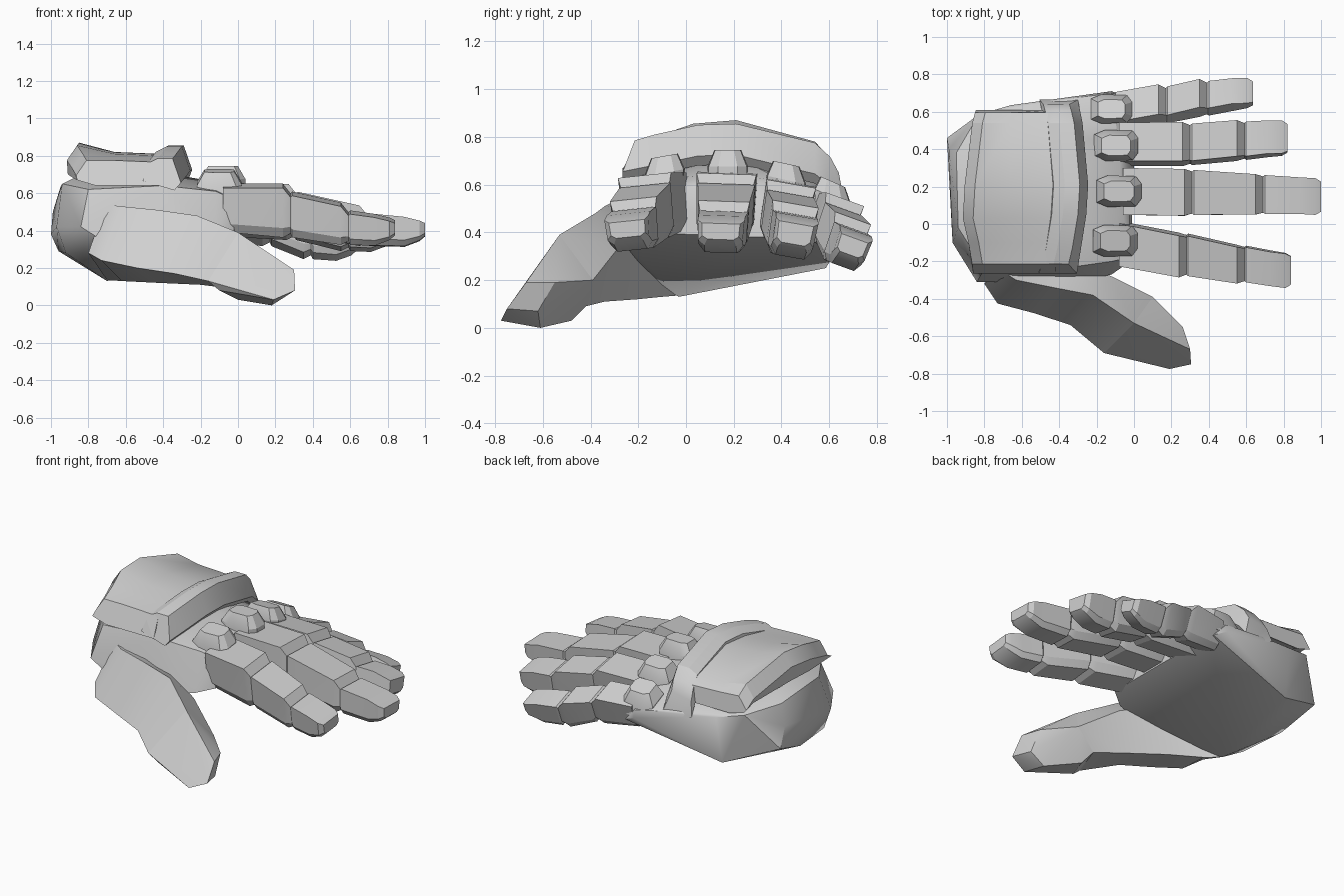
import bpy, bmesh, math

grey = bpy.data.materials.new("light_grey")
grey.diffuse_color = (0.63, 0.63, 0.63, 1)


def finish(bm, name, angle):
    bmesh.ops.recalc_face_normals(bm, faces=bm.faces)
    me = bpy.data.meshes.new(name)
    bm.to_mesh(me)
    bm.free()
    me.materials.append(grey)
    ob = bpy.data.objects.new(name, me)
    bpy.context.collection.objects.link(ob)
    bpy.ops.object.select_all(action='DESELECT')
    ob.select_set(True)
    bpy.context.view_layer.objects.active = ob
    bpy.ops.object.shade_smooth_by_angle(angle=math.radians(angle))
    return ob


def hull(name, pts, angle=25):
    """Faceted solid wrapped around a few corner points."""
    bm = bmesh.new()
    vs = [bm.verts.new(p) for p in pts]
    r = bmesh.ops.convex_hull(bm, input=vs)
    junk = {v for v in r["geom_interior"] + r["geom_unused"]
            if isinstance(v, bmesh.types.BMVert)}
    bmesh.ops.delete(bm, geom=list(junk), context='VERTS')
    bmesh.ops.dissolve_limit(bm, angle_limit=math.radians(3),
                             verts=bm.verts, edges=bm.edges)
    return finish(bm, name, angle)


def loft(name, rings, angle=25):
    """Skin a row of equal rings and cap both ends."""
    bm = bmesh.new()
    rows = [[bm.verts.new(p) for p in r] for r in rings]
    n = len(rows[0])
    for a, b in zip(rows, rows[1:]):
        for i in range(n):
            j = (i + 1) % n
            bm.faces.new((a[i], a[j], b[j], b[i]))
    bm.faces.new(rows[0])
    bm.faces.new(rows[-1])
    return finish(bm, name, angle)


# Palm and wrist
hull("palm", [
    (-1, .46, .38), (-.99, .40, .50), (-.97, -.10, .42), (-.95, .38, .63),
    (-.94, -.02, .65), (-.96, .20, .29), (-.92, -.10, .28),
    (-.83, .585, .60), (-.84, -.31, .42), (-.80, -.24, .62),
    (-.70, -.03, .13), (-.67, .585, .25), (-.66, .635, .56), (-.62, -.30, .28),
    (-.12, .71, .44), (-.04, .68, .40), (-.12, .70, .49), (-.45, .655, .545),
    (0, .30, .38), (-.02, -.20, .40), (-.12, -.27, .37), (-.30, -.31, .34),
    (-.12, -.20, .61), (-.40, -.24, .64), (-.07, .16, .65), (-.08, .42, .61),
    (-.45, .20, .72), (-.80, .20, .72), (-.02, .16, .60), (-.03, -.18, .57)], 38)

# Back-of-hand plate: y top, y low, back edge x, top z at back and front, low z
plate = [(-.215, -.265, -.86, .775, .765, .65), (-.10, -.10, -.88, .81, .78, .66),
         (.03, .03, -.91, .855, .80, .68), (.21, .21, -.90, .87, .81, .68),
         (.54, .54, -.86, .78, .74, .65), (.595, .61, -.845, .72, .70, .61)]
loft("hand_plate", [[(xb, yl, zl + .02), (xb - .005, y, zb - .08),
                     (xb + .05, y, zb), (-.66, y, zf + .01), (-.42, y, zf),
                     (-.42, yl, zl - .01), (xb + .1, yl, zl - .01)]
                    for y, yl, xb, zb, zf, zl in plate])

# Raised crossbar: y top, y low, shift in x, top z
bar = [(-.215, -.265, -.06, .785), (-.13, -.14, -.04, .81), (.05, .05, -.01, .85),
       (.21, .21, 0, .855), (.54, .54, -.03, .775), (.605, .615, -.045, .715),
       (.64, .665, -.055, .65)]
loft("crossbar", [[(-.45 + s, yl, z - .12), (-.43 + s, y, z - .03),
                   (-.37 + s, y, z), (-.29 + s, y, z),
                   (-.245 + s, yl, z - .13), (-.28 + s, yl, z - .17)]
                  for y, yl, s, z in bar])

# Fingers: roll, then x, y, half width, top z, bottom z at base, joints and tip
fingers = {
    "index": (6, [(-.08, -.10, .115, .64, .40), (.24, -.16, .112, .64, .37),
                  (.55, -.21, .098, .54, .33), (.84, -.245, .092, .455, .33)]),
    "middle": (-2, [(-.06, .17, .125, .65, .40), (.27, .165, .125, .645, .38),
                    (.65, .155, .108, .53, .32), (1.0, .145, .098, .445, .32)]),
    "ring": (-10, [(-.08, .42, .105, .61, .38), (.26, .42, .105, .605, .36),
                   (.55, .44, .098, .52, .30), (.82, .455, .09, .445, .30)]),
    "little": (-20, [(-.10, .595, .085, .54, .36), (.13, .63, .085, .545, .33),
                     (.35, .665, .08, .465, .26), (.635, .695, .072, .385, .255)]),
}


def section(x, y, w, top, bot, roll):
    c = (top + bot) / 2
    h = (top - bot) / 2
    a = math.radians(roll)
    pts = [(-w, h), (w, h), (w * .95, -h * .6),
           (w * .68, -h), (-w * .68, -h), (-w * .95, -h * .6)]
    return [(x, y + u * math.cos(a) - v * math.sin(a),
             c + u * math.sin(a) + v * math.cos(a)) for u, v in pts]


for name, (roll, st) in fingers.items():
    rings = [section(*st[0], roll)]
    for x, y, w, t, b in st[1:3]:          # stepped joints
        rings.append(section(x, y, w, t, b, roll))
        rings.append(section(x + .04, y, w * .9, t - .05, b + .02, roll))
        rings.append(section(x + .05, y, w * .96, t - .042, b, roll))
    x, y, w, t, b = st[3]
    rings.append(section(x - .11, y - (y - st[2][1]) * .35, w, t + .025, b - .005, roll))
    rings.append(section(x - .03, y, w, t + .005, b + .025, roll))
    rings.append(section(x, y, w * .82, t - .008, b + .05, roll))
    loft(name + "_finger", rings)

# Knuckle studs: x, y, base z, roll
for i, (x, y, z, roll) in enumerate([(-.10, -.09, .62, 10), (-.08, .175, .645, 0),
                                     (-.095, .42, .59, -12), (-.12, .615, .52, -22)]):
    k = (1, 1, .98, .92)[i]
    t = math.tan(math.radians(roll))
    pts = []
    for s, dz in ((1, -.05), (1, .03), (.66, .10)):
        for u, v in ((-.12, .06), (-.12, -.06), (-.06, -.085), (.09, -.08),
                     (.12, -.04), (.12, .04), (.09, .08), (-.06, .085)):
            pts.append((x + u * s * k, y + v * s * k, z + dz * k + v * s * t))
    hull("knuckle_stud", pts)

# Thumb: base mound and first segment, then the end segment
joint = [(.10, -.39, .20), (0, -.53, .39), (-.16, -.69, .13), (-.04, -.42, .09)]
loft("thumb_base", [
    [(-.62, -.08, .50), (-.71, -.25, .54), (-.80, -.32, .28), (-.70, -.04, .135)],
    [(-.55, -.12, .47), (-.63, -.30, .53), (-.73, -.425, .24), (-.62, -.10, .13)],
    [(-.34, -.20, .42), (-.43, -.34, .51), (-.54, -.475, .20), (-.42, -.20, .12)],
    [(-.12, -.28, .34), (-.22, -.38, .48), (-.34, -.54, .17), (-.20, -.34, .11)],
    joint], 35)
hull("thumb_tip", joint + [
    (-.10, -.675, .08), (.26, -.55, .19), (.30, -.67, .19), (.305, -.75, .08),
    (.19, -.775, .03), (.18, -.61, 0), (0, -.48, .03), (.27, -.62, .07)], 20)
